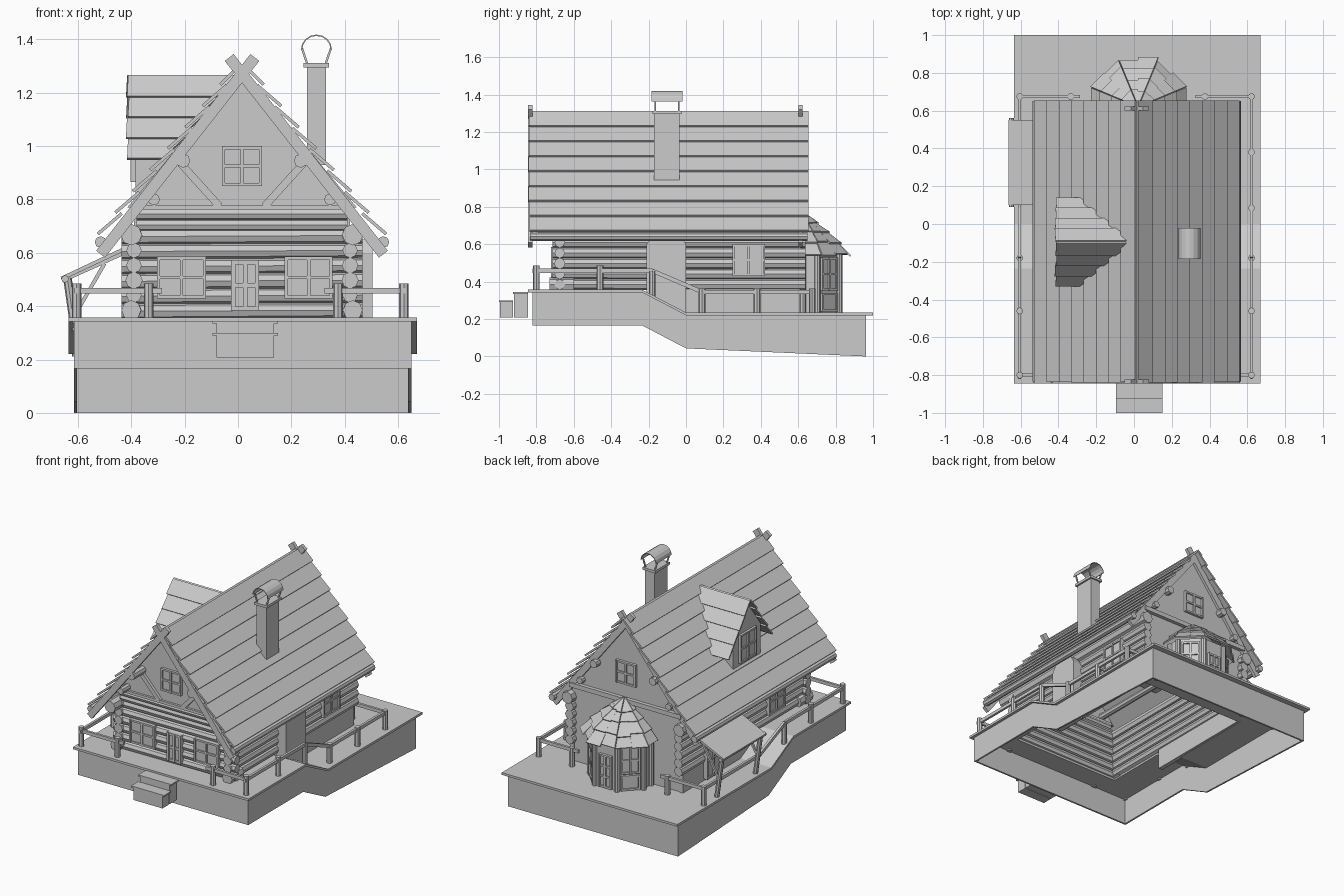
import bpy, bmesh, random
from math import sin, cos, tan, pi, radians
from mathutils import Vector, Matrix

if "Cube" in bpy.data.objects:
    bpy.data.objects.remove(bpy.data.objects["Cube"])

random.seed(4)
CX, RIDGE, SLOPE = 0.015, 1.30, 1.22   # roof centre, ridge height, pitch


def finish(name, bm):
    bmesh.ops.recalc_face_normals(bm, faces=bm.faces)
    me = bpy.data.meshes.new(name)
    bm.to_mesh(me)
    bm.free()
    ob = bpy.data.objects.new(name, me)
    bpy.context.collection.objects.link(ob)
    return ob


def boxes(name, items, M=Matrix()):
    bm = bmesh.new()
    for x0, x1, y0, y1, z0, z1 in items:
        S = Matrix.Diagonal((x1 - x0, y1 - y0, z1 - z0, 1))
        T = Matrix.Translation(((x0 + x1) / 2, (y0 + y1) / 2, (z0 + z1) / 2))
        bmesh.ops.create_cube(bm, size=1, matrix=M @ T @ S)
    return finish(name, bm)


def box(name, *b):
    return boxes(name, [b])


def prism(name, pts, axis, a, b):
    """Extrude a 2D outline along an axis from a to b."""
    def to3(p, t):
        return {'x': (t, p[0], p[1]), 'y': (p[0], t, p[1]), 'z': (p[0], p[1], t)}[axis]
    bm = bmesh.new()
    f = bm.faces.new([bm.verts.new(to3(p, a)) for p in pts])
    r = bmesh.ops.extrude_face_region(bm, geom=[f])
    d = Vector(to3((0, 0), b - a))
    bmesh.ops.translate(bm, verts=[v for v in r['geom'] if isinstance(v, bmesh.types.BMVert)], vec=d)
    return finish(name, bm)


def slab(name, quad, t):
    """Thin board from four corners."""
    q = [Vector(p) for p in quad]
    n = (q[2] - q[0]).cross(q[3] - q[1]).normalized() * t
    bm = bmesh.new()
    a = [bm.verts.new(p) for p in q]
    b = [bm.verts.new(p + n) for p in q]
    bm.faces.new(a)
    bm.faces.new(b[::-1])
    for i in range(4):
        j = (i + 1) % 4
        bm.faces.new((a[i], a[j], b[j], b[i]))
    return finish(name, bm)


def along(p, q):
    p, q = Vector(p), Vector(q)
    R = (q - p).to_track_quat('Z', 'Y').to_matrix().to_4x4()
    return Matrix.Translation((p + q) / 2) @ R, (q - p).length


def beam(name, p, q, w, h):
    M, L = along(p, q)
    return boxes(name, [(-w / 2, w / 2, -h / 2, h / 2, -L / 2, L / 2)], M)


def log(name, p, q, r, r2=None, n=8):
    M, L = along(p, q)
    bm = bmesh.new()
    bmesh.ops.create_cone(bm, cap_ends=True, segments=n, radius1=r, radius2=r2 or r, depth=L, matrix=M)
    return finish(name, bm)


def window(name, c, yaw, w, h, cols=2, rows=2, t=0.012):
    """Framed window; at yaw 0 it faces -y."""
    x, z = w / 2, h / 2
    it = [(-x, x, -0.004, 0.02, -z, z)]
    for i in range(cols + 1):
        u = -x + t / 2 + (w - t) * i / cols
        it.append((u - t / 2, u + t / 2, -0.014, 0, -z, z))
    for i in range(rows + 1):
        u = -z + t / 2 + (h - t) * i / rows
        it.append((-x, x, -0.012, 0, u - t / 2, u + t / 2))
    boxes(name, it, Matrix.Translation(c) @ Matrix.Rotation(radians(yaw), 4, 'Z'))


# hollow base following the sloping ground
side = [(-.82, .166), (-.235, .166), (0, .043), (.963, 0), (.963, .222), (0, .222), (-.235, .342), (-.82, .342)]
for x in (-.615, .638):
    prism('base_side', side, 'x', x, x + .012)
box('base_front', -.615, .65, -.82, -.808, .166, .342)
box('base_back', -.615, .65, .951, .963, 0, .222)
# deck with an opening under the house
deck = [(-.845, .342), (-.235, .342), (0, .22), (1, .22), (1, .235), (0, .235), (-.235, .357), (-.845, .357)]
prism('deck_left', deck, 'x', -.635, -.39)
prism('deck_right', deck, 'x', .42, .67)
box('deck_front', -.39, .42, -.845, -.66, .342, .357)
box('deck_back', -.39, .42, .6, 1, .22, .235)
# front steps
for y0, y1, z in ((-1, -.925, .30), (-.925, -.845, .345)):
    box('step', -.08, .135, y0 + .005, y1, .207, z - .01)
    box('step_tread', -.095, .15, y0, y1, z - .01, z)

# log walls
for i in range(6):
    z = .385 + .056 * i
    r = .031
    for x in (-.39, .42):
        log('side_log', (x, -.715, z), (x, .64, z), r * random.uniform(.9, 1.05), r)
    zz = z - .004
    log('front_log', (-.437, -.675, zz), (.467, -.675, zz + .004), r, r * random.uniform(.85, 1))
for x in (-.40, .43):
    log('wall_plate_log', (x, -.79, .668), (x, .65, .668), .04)
    log('sill_log_end', (x, -.73, .385), (x, -.6, .385), .037)
for x in (-.405, .405):
    box('side_foundation', x, x + .03, -.2, .61, .222, .36)
box('back_wall', -.39, .42, .585, .605, .222, .77)
for z, y in ((.705, -.69), (.745, -.70)):
    log('front_upper_log', (-.38, y, z), (.41, y, z), .024)

# gables with beams and braces
for name, y in (('front_gable', -.72), ('back_gable', .585)):
    prism(name, [(CX - .43, .77), (CX + .43, .77), (CX, 1.285)], 'y', y, y + .02)
box('front_tie_beam', -.39, .42, -.735, -.69, .762, .78)
box('back_tie_beam', -.40, .43, .6, .63, .735, .765)
for s in (-1, 1):
    beam('gable_brace', (CX + s * .085, -.73, .775), (CX + s * .23, -.73, .935), .02, .028)
window('front_gable_window', (CX, -.725, .925), 0, .15, .15)
window('back_gable_window', (CX, .61, .93), 180, .15, .15)

# main roof boards, eave logs and crossed barge boards
for s in (-1, 1):
    for i in range(8):
        z0, z1 = RIDGE - .08 * i + .015, RIDGE - .08 * (i + 1)
        xa = CX + s * max(0, (RIDGE - z0) / SLOPE)
        xb = CX + s * ((RIDGE - z1) / SLOPE + .012)
        y0, y1 = -.84 + random.uniform(-.004, .004), .655
        q = [(xa, y0, z0 - .012), (xb, y0, z1 + .006), (xb, y1, z1 + .006), (xa, y1, z0 - .012)]
        slab('roof_board', q if s > 0 else q[::-1], .012)
    for y in (-.833, .612):
        beam('barge_board', (CX - s * .048, y, 1.332), (CX + s * .53, y, .595), .022, .042)
    log('eave_log', (CX + s * .53, -.835, .64), (CX + s * .53, .65, .64), .022)
    for y0, y1 in ((-.842, -.71), (.59, .65)):
        log('purlin_end', (CX + s * .22, y0, .945), (CX + s * .22, y1, .945), .026)
    log('purlin', (CX + s * .33, -.8, .8), (CX + s * .33, .64, .8), .022)

# windows and front door
window('front_window_left', (-.212, -.708, .507), 0, .185, .157)
window('front_window_right', (.265, -.708, .507), 0, .18, .157)
window('front_door', (.027, -.708, .478), 0, .105, .19, 2, 2, .016)
window('right_window', (.452, .335, .515), 90, .175, .17)
window('left_window', (-.422, -.35, .515), -90, .175, .17)
window('left_door', (-.422, .32, .43), -90, .15, .36, 2, 3)

# chimney, breast and arched hood
prism('chimney_breast', [(-.21, .2), (0, .2), (0, .6), (-.03, .65), (-.18, .65), (-.21, .6)], 'x', .43, .505)
box('chimney', .258, .33, -.17, -.035, .93, 1.3)
box('chimney_cap', .246, .342, -.18, -.025, 1.295, 1.312)
for s in (-1, 1):
    for y in (-.165, -.04):
        beam('hood_strut', (.294 + s * .035, y, 1.31), (.294 + s * .054, y, 1.366), .008, .008)
outer = [(.294 + .058 * cos(pi * k / 8), 1.362 + .056 * sin(pi * k / 8)) for k in range(9)]
inner = [(.294 + .053 * cos(pi * k / 8), 1.362 + .051 * sin(pi * k / 8)) for k in range(8, -1, -1)]
prism('chimney_hood', outer + inner, 'y', -.185, -.02)

# dormer on the left slope
DY = -.095
prism('dormer_body', [(DY - .145, .8), (DY + .145, .8), (DY + .145, 1.05), (DY, 1.245), (DY - .145, 1.05)], 'x', -.385, -.2)
window('dormer_window', (-.388, DY, .96), -90, .17, .19)
for s in (-1, 1):
    for i in range(4):
        z0, z1 = 1.26 - .078 * i, 1.26 - .078 * (i + 1)
        ya, yb = DY + s * .054 * i, DY + s * (.054 * (i + 1) + .012)
        xi = CX - (RIDGE - z0) / SLOPE + .01
        xj = CX - (RIDGE - z1) / SLOPE - .01
        xo = -.405 - random.uniform(0, .012)
        q = [(xo, ya, z0), (xi, ya, z0), (xj if i else xi - .03, yb, z1), (xo - .004, yb, z1)]
        slab('dormer_board', q if s > 0 else q[::-1], .01)

# octagonal bay at the back
BX, BY = .022, .62


def oct_pt(k, ap, z, f=0):
    """Point on an octagon edge: corner k, moved by f toward corner k+1."""
    R = ap / cos(pi / 8)
    a, b = [Vector((BX + R * cos(t), BY + R * sin(t), z)) for t in (pi / 8 + pi / 4 * (k - 1), pi / 8 + pi / 4 * k)]
    return a.lerp(b, f)


ring = [oct_pt(k, .195, 0) for k in range(1, 5)]
outline = [(BX + .195, .6)] + [(p.x, p.y) for p in ring] + [(BX - .195, .6)]
prism('bay_body', outline, 'z', .225, .56)
for k in range(1, 5):
    p = oct_pt(k, .2, 0)
    log('bay_column', (p.x, p.y, .235), (p.x, p.y, .55), .017)
for x in (BX - .2, BX + .2):
    log('bay_column', (x, .625, .235), (x, .625, .55), .017)
for a in (45, 135):
    t = radians(a)
    window('bay_window', (BX + .2 * cos(t), BY + .2 * sin(t), .44), a + 90, .12, .18)
    window('bay_panel', (BX + .2 * cos(t), BY + .2 * sin(t), .29), a + 90, .12, .1, 1, 1)
window('bay_door', (BX, BY + .2, .35), 180, .095, .22, 2, 3)
rows = [(.175, .615, .245, .54), (.115, .67, .2, .605), (.05, .72, .14, .66), (.002, .765, .08, .71)]
for k in range(0, 5):
    lo = .5 if k == 0 else 0
    hi = .5 if k == 4 else 1
    for ai, zi, ao, zo in rows:
        n = 2 if hi - lo == 1 else 1
        for j in range(n):
            f0, f1 = lo + (hi - lo) * j / n, lo + (hi - lo) * (j + 1) / n
            d = random.uniform(-.008, .012)
            slab('bay_shingle', [oct_pt(k, ai, zi, f0), oct_pt(k, ao + d, zo - d * .6, f0),
                                 oct_pt(k, ao + d, zo - d * .6, f1), oct_pt(k, ai, zi, f1)], .01)

# lean-to shelter on the left
slab('shelter_roof', [(-.42, .1, .625), (-.665, .1, .51), (-.665, .55, .51), (-.42, .55, .625)], .014)
log('shelter_beam', (-.648, .09, .502), (-.648, .56, .502), .014)
for y in (.12, .53):
    log('shelter_post', (-.6, y, .23), (-.64, y, .51), .016)
    beam('shelter_rafter', (-.42, y, .605), (-.66, y, .497), .018, .018)
    beam('shelter_brace', (-.615, y, .36), (-.5, y, .56), .014, .014)


# fences
def ground(y):
    return .355 if y < -.235 else .232 if y > 0 else .232 - .123 * y / .235


def post(x, y):
    log('fence_post', (x, y, ground(y) - .02), (x, y, ground(y) + .13), .018)


def rail(pts):
    for p, q in zip(pts, pts[1:]):
        beam('fence_rail', p, q, .016, .022)


for x in (-.605, .622):
    ys = (-.8, -.46, -.18, .085, .38, .675) if x > 0 else (-.8, -.46, -.18, .675)
    for y in ys:
        post(x, y)
    rail([(x, -.82, .458), (x, -.18, .458), (x, .085, .345), (x, .69, .345)])
for xa, xb in ((-.605, -.335), (.622, .375)):
    for y, z in ((-.8, .458), (.675, .345)):
        post(xb, y)
        e = .05 if xb < 0 else -.05
        rail([(xa, y, z), (xb + e, y, z)])
